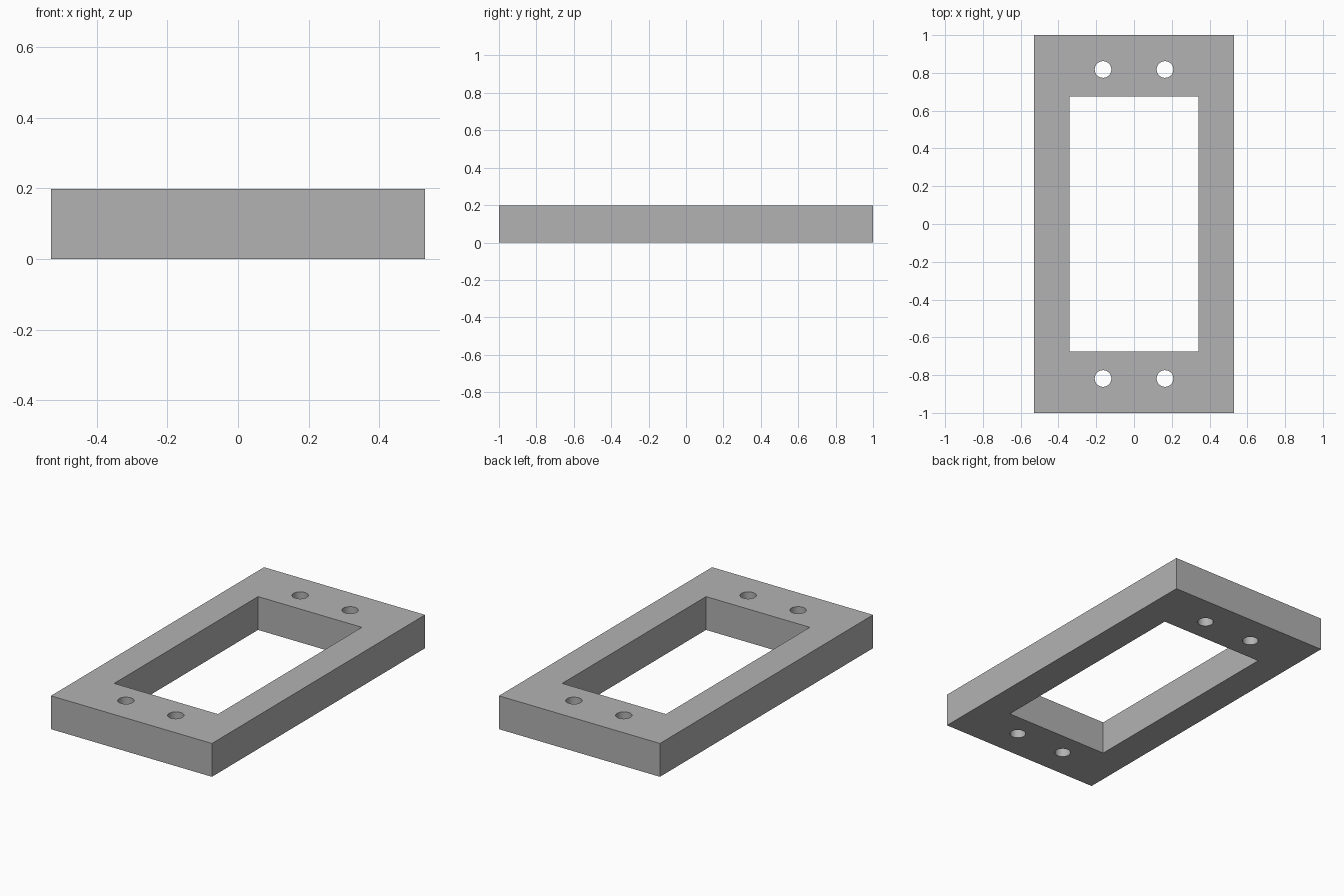
import bpy

HEIGHT = 0.198
MID = HEIGHT / 2

cube = bpy.data.objects.get("Cube")
if cube:
    bpy.data.objects.remove(cube, do_unlink=True)

# Single plain grey
grey = bpy.data.materials.new("plain grey")
grey.use_nodes = True
colour = (0.448, 0.448, 0.448, 1)
grey.diffuse_color = colour
grey.node_tree.nodes["Principled BSDF"].inputs["Base Color"].default_value = colour


def box(name, width, length, height):
    bpy.ops.mesh.primitive_cube_add(size=1, location=(0, 0, MID))
    obj = bpy.context.object
    obj.name = name
    obj.scale = (width, length, height)
    bpy.ops.object.transform_apply(location=False, rotation=False, scale=True)
    obj.data.materials.append(grey)
    return obj


def cut(target, cutter):
    cutter.hide_render = True
    mod = target.modifiers.new(cutter.name, "BOOLEAN")
    mod.operation = "DIFFERENCE"
    mod.solver = "EXACT"
    mod.object = cutter
    bpy.context.view_layer.objects.active = target
    bpy.ops.object.modifier_apply(modifier=mod.name)
    bpy.data.objects.remove(cutter, do_unlink=True)


# Rectangular frame with its central window
frame = box("mounting_frame", 1.058, 2, HEIGHT)
cut(frame, box("window_cutter", 0.682, 1.35, HEIGHT * 2))

# Two screw holes through each end bar
for x in (-0.164, 0.164):
    for y in (-0.818, 0.818):
        bpy.ops.mesh.primitive_cylinder_add(
            vertices=48, radius=0.044, depth=HEIGHT * 2, location=(x, y, MID))
        hole = bpy.context.object
        hole.name = "screw_hole_cutter"
        hole.data.materials.append(grey)
        cut(frame, hole)

# Smooth hole walls, crisp frame edges
bpy.ops.object.select_all(action="DESELECT")
frame.select_set(True)
bpy.context.view_layer.objects.active = frame
bpy.ops.object.shade_smooth_by_angle()
